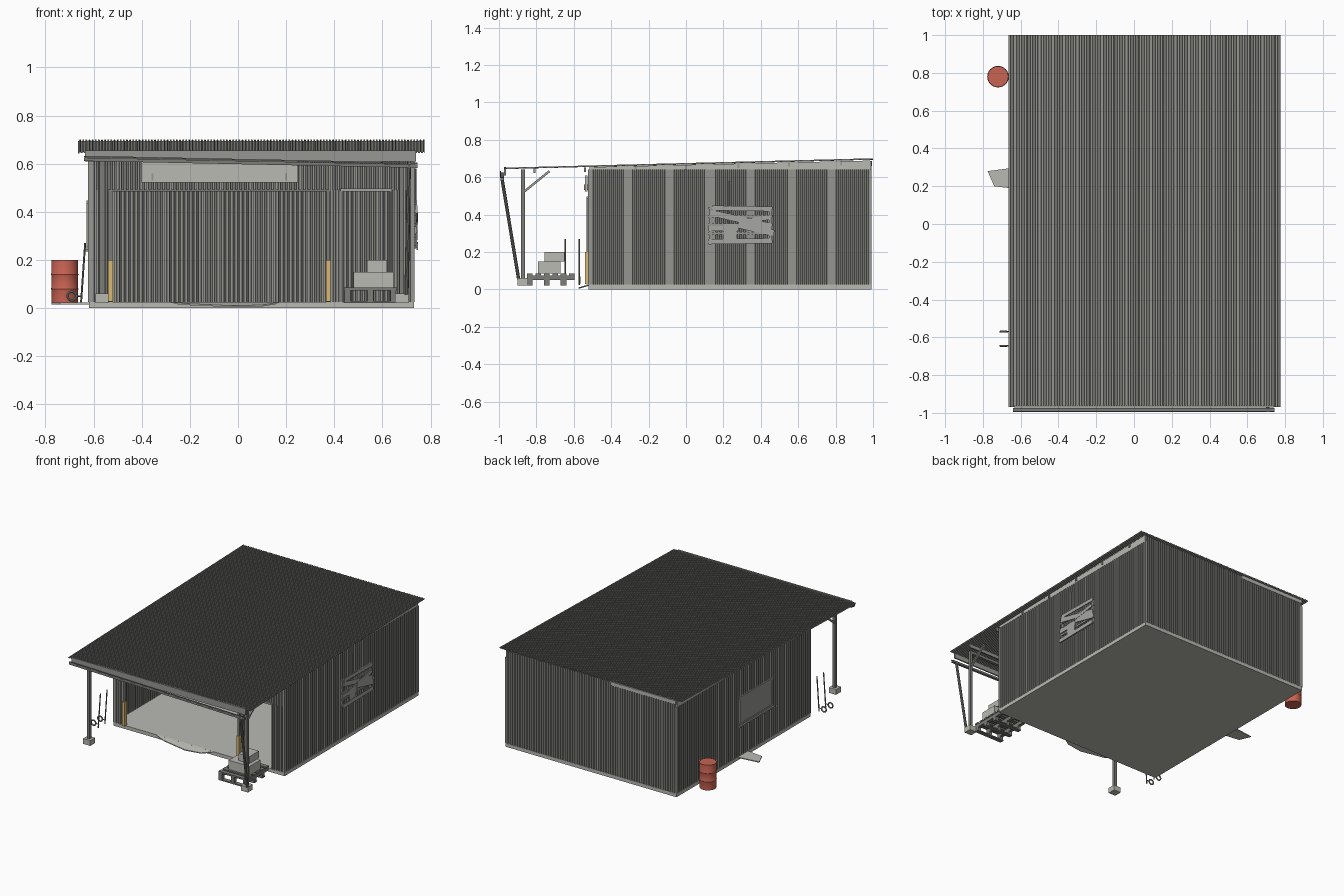
import bpy, bmesh, math
from mathutils import Vector

cube = bpy.data.objects.get("Cube")
if cube:
    bpy.data.objects.remove(cube, do_unlink=True)


def material(name, r, g, b):
    m = bpy.data.materials.new(name)
    m.use_nodes = True
    m.diffuse_color = (r, g, b, 1)
    node = next(n for n in m.node_tree.nodes if n.type == 'BSDF_PRINCIPLED')
    node.inputs["Base Color"].default_value = (r, g, b, 1)
    return m


SHEET = material("grey metal sheet", .3, .3, .28)
STEEL = material("dark steel", .2, .2, .19)
TRIM = material("mid grey trim", .31, .315, .295)
CONCRETE = material("pale concrete", .49, .49, .455)
BOARD = material("weathered board", .38, .39, .365)
RED = material("red paint", .58, .125, .085)
YELLOW = material("yellow paint", .7, .49, .17)


def make(name, bm, mat):
    bmesh.ops.recalc_face_normals(bm, faces=bm.faces)
    me = bpy.data.meshes.new(name)
    bm.to_mesh(me)
    bm.free()
    ob = bpy.data.objects.new(name, me)
    me.materials.append(mat)
    bpy.context.collection.objects.link(ob)
    return ob


def box(name, x, y, z, mat):
    """Box from (min, max) pairs."""
    bm = bmesh.new()
    bmesh.ops.create_cube(bm, size=1)
    for v in bm.verts:
        v.co = [(lo + hi) / 2 + c * (hi - lo) for c, (lo, hi) in zip(v.co, (x, y, z))]
    return make(name, bm, mat)


def beam(name, a, b, w, h, mat, sides=0):
    """Square bar or round rod between two points."""
    a, b = Vector(a), Vector(b)
    bm = bmesh.new()
    if sides:
        bmesh.ops.create_cone(bm, segments=sides, radius1=w, radius2=w, depth=1, cap_ends=True)
    else:
        bmesh.ops.create_cube(bm, size=1)
        for v in bm.verts:
            v.co.x *= w
            v.co.y *= h
    for v in bm.verts:
        v.co.z *= (b - a).length
    ob = make(name, bm, mat)
    ob.location = (a + b) / 2
    ob.rotation_euler = (b - a).to_track_quat('Z', 'Y').to_euler()
    return ob


def prism(name, points, offset, mat):
    """Extrude a flat outline along an offset."""
    bm = bmesh.new()
    face = bm.faces.new([bm.verts.new(p) for p in points])
    ext = bmesh.ops.extrude_face_region(bm, geom=[face])["geom"]
    bmesh.ops.translate(bm, vec=offset, verts=[g for g in ext if isinstance(g, bmesh.types.BMVert)])
    return make(name, bm, mat)


def sheet(name, start, along, rise, out, pitch, depth, mat):
    """Trapezoid-ribbed metal sheet."""
    start, along, rise, out = map(Vector, (start, along, rise, out))
    count = max(1, round(along.length / pitch))
    bm = bmesh.new()
    prev = None
    for i in range(count):
        for f, d in ((0, 0), (.4, 0), (.5, 1), (.9, 1), (1, 0)):
            if f == 1 and i < count - 1:
                continue
            p = start + along * ((i + f) / count) + out * (d * depth)
            pair = (bm.verts.new(p), bm.verts.new(p + rise))
            if prev:
                bm.faces.new((prev[0], pair[0], pair[1], prev[1]))
            prev = pair
    ob = make(name, bm, mat)
    mod = ob.modifiers.new("thickness", 'SOLIDIFY')
    mod.thickness = .002
    return ob


L, R, F, B = -.615, .725, -.515, .985      # wall lines
Z0, Z1 = .025, .64


def roof_z(y):
    return .645 + (y + .97) * .0254


# Slab, broken apron and side step
box("floor_slab", (L - .005, R + .007), (F - .005, B + .007), (0, Z0), CONCRETE)
prism("front_apron", [(-.3, F, .02), (-.2, -.55, .012), (-.02, -.575, .004),
                      (.1, -.56, .007), (.18, F, .02)], (0, 0, .006), CONCRETE)
prism("side_step", [(-.775, .28, .016), (-.74, .2, .016), (-.62, .185, .016),
                    (-.62, .3, .016)], (0, 0, .007), CONCRETE)

# Ribbed walls
up = (0, 0, Z1 - Z0)
sheet("left_side_wall", (R, F, Z0), (0, B - F, 0), up, (1, 0, 0), .021, .007, SHEET)
sheet("right_side_wall", (L, F, Z0), (0, B - F, 0), up, (-1, 0, 0), .021, .007, SHEET)
sheet("back_wall", (L, B, Z0), (R - L, 0, 0), (0, 0, .66), (0, 1, 0), .019, .007, SHEET)
top = .49
for name, x0, x1, z0, z1 in (("front_wall_edge", L, -.54, Z0, top), ("front_wall_pier", .385, .43, Z0, top),
                             ("front_wall_end", .635, R, Z0, top), ("front_wall_header", L, R, top, Z1)):
    sheet(name, (x0, F, z0), (x1 - x0, 0, 0), (0, 0, z1 - z0), (0, -1, 0), .019, .007, SHEET)

# Corner trims, pale gable wedges and a pale board at the back
for x in (L, R):
    for y in (F, B):
        box("corner_trim", (x - .008, x + .008), (y - .008, y + .008), (Z0, Z1), TRIM)
    prism("gable_wedge", [(x - .007, F, Z1), (x - .007, B, Z1), (x - .007, B, roof_z(B) - .006),
                          (x - .007, F, roof_z(F) - .003)], (.014, 0, 0), CONCRETE)
box("back_top_board", (L, -.1), (B + .002, B + .01), (.66, .687), CONCRETE)

# Roof sheet and purlins
sheet("roof", (-.665, -.97, .645), (1.44, 0, 0), (0, 1.97, .05), (0, 0, 1), .013, .006, SHEET)
for y in (-.81, -.54, -.27, 0, .28, .55, .83):
    z = roof_z(y) - .004
    box("purlin", (L - .015, R + .015), (y - .005, y + .005), (z - .024, z), TRIM)

# Front fascia with sloping gutter
box("front_fascia", (-.635, .74), (-.972, -.962), (.61, .655), TRIM)
beam("gutter", (-.64, -.983, .618), (.745, -.983, .59), .018, .014, STEEL)
beam("gutter_lip", (-.64, -.992, .63), (.745, -.992, .602), .005, .006, STEEL)

# Canopy posts, braces and footings
for x in (-.565, .68):
    box("canopy_post", (x - .01, x + .01), (-.882, -.862), (.05, .635), STEEL)
    box("post_footing", (x - .028, x + .028), (-.9, -.845), (.022, .06), CONCRETE)
    beam("post_brace", (x, -.862, .525), (x, -.73, .632), .012, .012, TRIM)
box("canopy_beam", (-.575, .69), (-.882, -.862), (.62, .64), STEEL)
beam("downpipe", (.71, -.985, .6), (.7, -.895, .055), .009, 0, STEEL, 10)

# Door frames with painted guards
for x in (-.53, .375):
    box("garage_door_post", (x - .008, x + .008), (F - .016, F + .004), (Z0, top), STEEL)
    box("yellow_guard", (x - .01, x + .01), (F - .025, F + .006), (Z0 + .003, .2), YELLOW)
box("garage_door_lintel", (-.54, .385), (F - .01, F + .004), (top - .005, top + .003), STEEL)
box("side_door_lintel", (.425, .64), (F - .016, F), (top - .005, top + .006), BOARD)
for x in (.43, .635):
    box("side_door_jamb", (x - .004, x + .004), (F - .01, F + .004), (Z0, top), STEEL)

# Blank board above the garage door
box("header_board", (-.4, .25), (F - .026, F - .012), (.522, .61), CONCRETE)
for x in (-.355, .2):
    box("board_bracket", (x - .004, x + .004), (F - .03, F - .01), (.53, .56), TRIM)


# Window frames on both long walls
def window(x, side, y0, y1, z0, z1, bars):
    xs = tuple(sorted((x, x + side * .014)))
    t = .013
    for i in range(bars):
        z = z0 + (z1 - z0) * i / (bars - 1)
        box("window_rail", xs, (y0 - t, y1 + t), (z - t / 2, z + t / 2), TRIM)
    for y in (y0, y1):
        box("window_stile", xs, (y - t / 2, y + t / 2), (z0, z1), TRIM)


window(L, -1, -.08, .28, .25, .44, 2)
box("window_pane", (L - .01, L), (-.08, .28), (.25, .44), TRIM)
box("window_sill", (L - .024, L), (-.1, .3), (.235, .245), TRIM)
window(R, 1, .13, .45, .255, .435, 5)

# Boards nailed across the left side window: centre line ends (y, z) and width
planks = [((.14, .435), (.46, .43), .026), ((.13, .41), (.46, .335), .034), ((.28, .36), (.45, .385), .024),
          ((.12, .325), (.28, .325), .026), ((.28, .345), (.47, .3), .034),
          ((.12, .255), (.46, .26), .028), ((.235, .25), (.235, .35), .075)]
for i, (a, b, w) in enumerate(planks):
    a, b = Vector(a), Vector(b)
    side = (b - a).orthogonal().normalized() * w / 2
    x = R + .013 + i % 3 * .002
    prism("window_plank", [(x, *p) for p in (a + side, b + side, b - side, a - side)], (.005, 0, 0), BOARD)
beam("wall_conduit", (R + .012, .235, .35), (R + .012, .235, .58), .004, 0, STEEL, 8)

# Pallet with two boxes
for i in range(6):
    y = -.835 + i * .045
    box("pallet_slat", (.44, .66), (y - .015, y + .015), (.074, .085), STEEL)
    if i % 2 == 0:
        box("pallet_base_slat", (.44, .66), (y - .015, y + .015), (.022, .03), STEEL)
for x in (.455, .55, .645):
    box("pallet_runner", (x - .012, x + .012), (-.85, -.595), (.05, .074), STEEL)
    for y in (-.835, -.745, -.655):
        box("pallet_block", (x - .012, x + .012), (y - .015, y + .015), (.03, .05), STEEL)
box("lower_box", (.48, .645), (-.79, -.67), (.085, .15), CONCRETE)
box("upper_box", (.535, .62), (-.757, -.65), (.15, .2), CONCRETE)

# Red drum with two soft hoops
bm = bmesh.new()
profile = [(0, .2), (.055, .2), (.055, .145), (.057, .14), (.055, .135),
           (.055, .085), (.057, .08), (.055, .075), (.055, .02), (0, .02)]
vs = [bm.verts.new((r, 0, z)) for r, z in profile]
es = [bm.edges.new(p) for p in zip(vs, vs[1:])]
bmesh.ops.spin(bm, geom=vs + es, axis=(0, 0, 1), cent=(0, 0, 0), steps=24, angle=math.tau)
bmesh.ops.remove_doubles(bm, verts=bm.verts, dist=.0001)
drum = make("red_drum", bm, RED)
drum.location = (-.72, .78, 0)
bpy.context.view_layer.objects.active = drum
drum.select_set(True)
bpy.ops.object.shade_smooth_by_angle()

# Leaning rods with small rings
for y in (-.57, -.645):
    beam("leaning_rod", (-.652, y, .024), (-.635, y, .27), .004, 0, STEEL, 8)
    bpy.ops.mesh.primitive_torus_add(location=(-.69, y, .05), rotation=(math.pi / 2, 0, 0), major_radius=.018,
                                     minor_radius=.005, major_segments=20, minor_segments=8)
    ring = bpy.context.object
    ring.name = "rod_ring"
    ring.data.materials.append(TRIM)
    beam("ring_arm", (-.672, y, .05), (-.645, y, .05), .003, 0, STEEL, 8)
